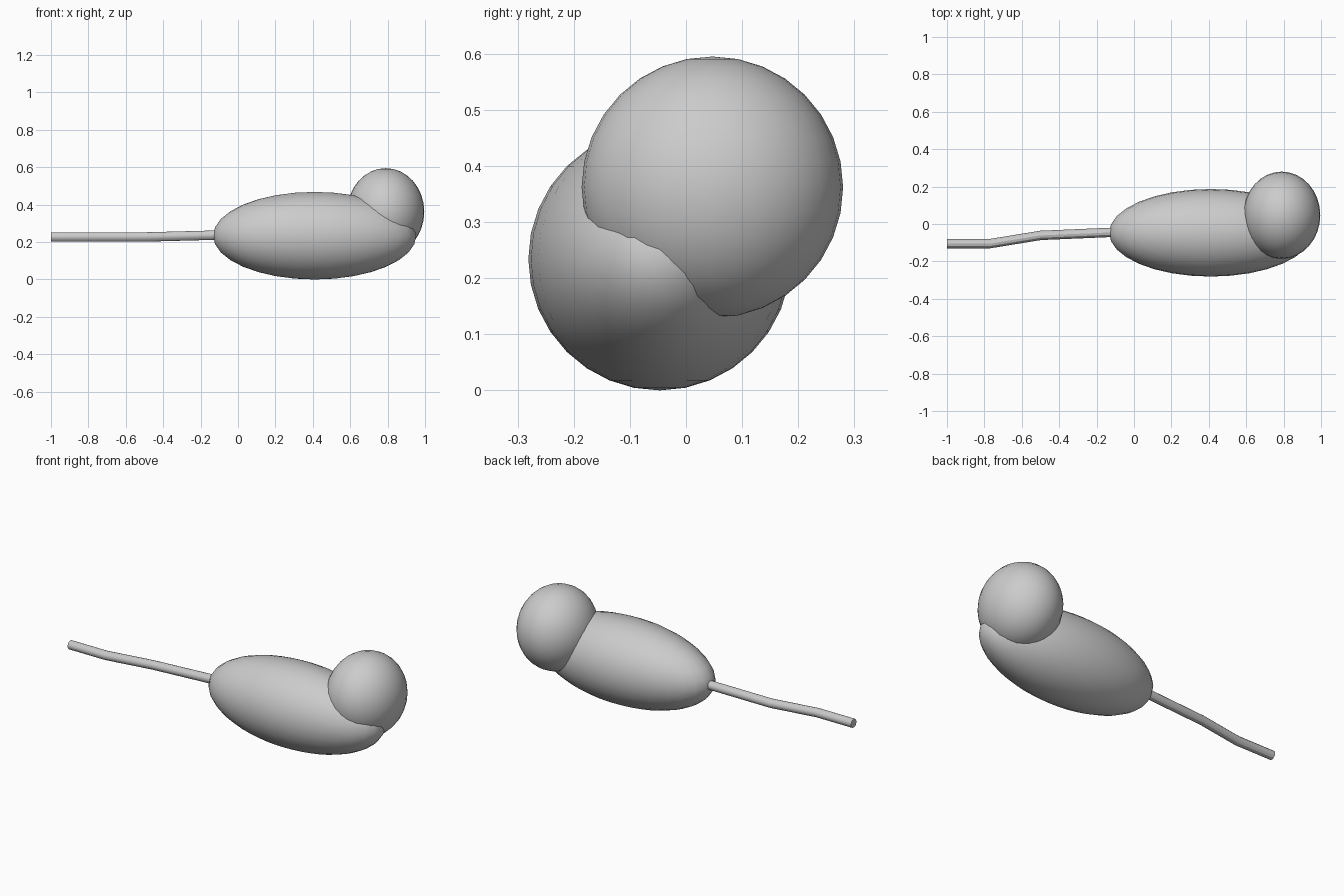
import bpy

if "Cube" in bpy.data.objects:
    bpy.data.objects.remove(bpy.data.objects["Cube"])


def ellipsoid(name, centre, radii):
    bpy.ops.mesh.primitive_uv_sphere_add(segments=32, ring_count=16, radius=1, location=centre)
    ob = bpy.context.object
    ob.name = name
    ob.scale = radii
    bpy.ops.object.transform_apply(location=False, rotation=False, scale=True)
    bpy.ops.object.shade_smooth()
    return ob


# Body and head
ellipsoid("body", (0.41, -0.047, 0.234), (0.543, 0.234, 0.234))
ellipsoid("head", (0.79, 0.047, 0.362), (0.206, 0.233, 0.233))

# Tail: round tube along a bent path, its root buried in the body
path = [(-1.0, -0.105, 0.227), (-0.77, -0.105, 0.227),
        (-0.5, -0.061, 0.227), (-0.08, -0.043, 0.238)]
curve = bpy.data.curves.new("tail", 'CURVE')
curve.dimensions = '3D'
curve.bevel_depth = 0.025
curve.bevel_resolution = 4
curve.use_fill_caps = True
spline = curve.splines.new('POLY')
spline.points.add(len(path) - 1)
for point, co in zip(spline.points, path):
    point.co = (*co, 1)
tail = bpy.data.objects.new("tail", curve)
bpy.context.collection.objects.link(tail)

# Turn the tail into a mesh with sharp cap edges
bpy.ops.object.select_all(action='DESELECT')
tail.select_set(True)
bpy.context.view_layer.objects.active = tail
bpy.ops.object.convert(target='MESH')
bpy.ops.object.shade_smooth_by_angle()
